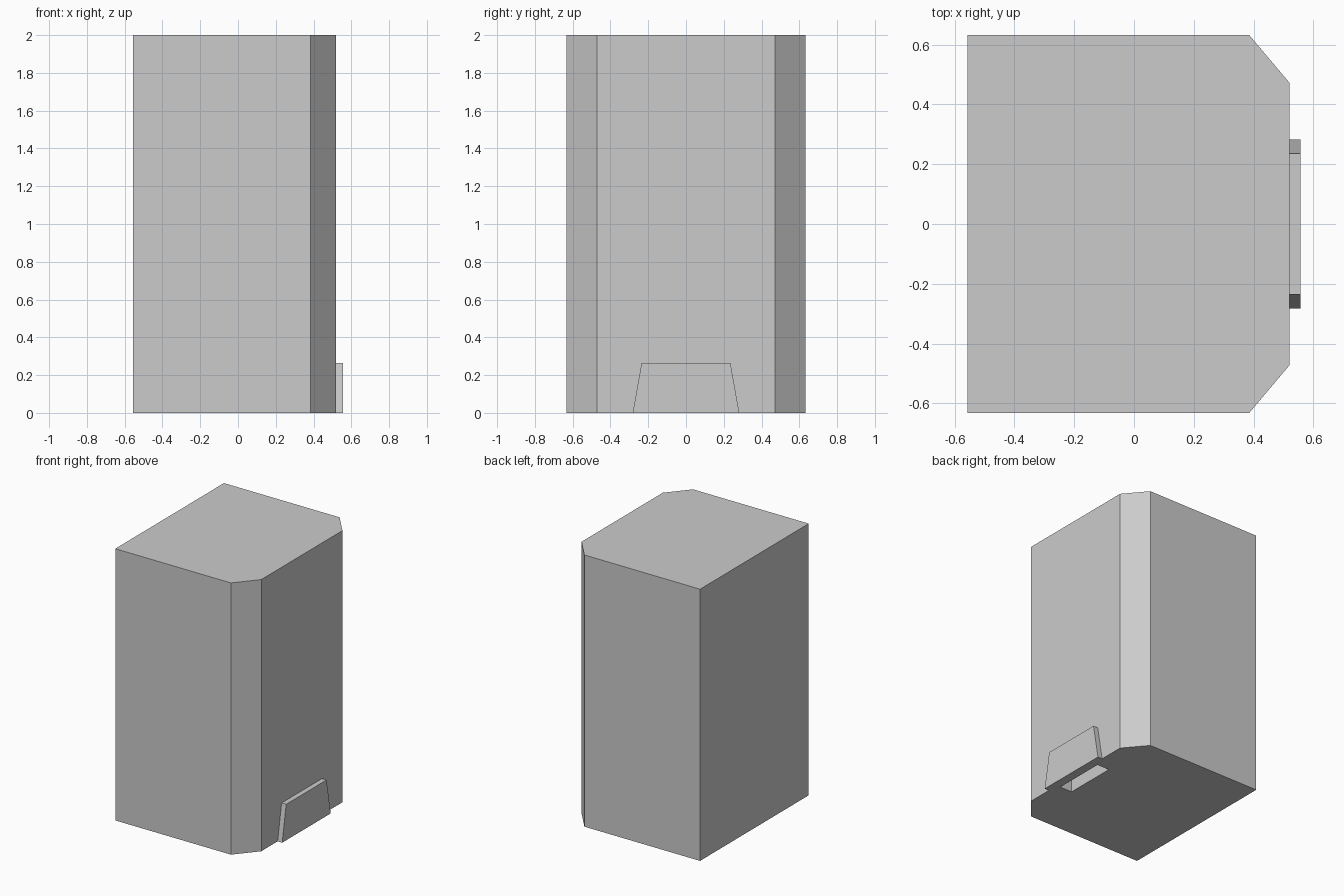
import bpy, bmesh
from mathutils import Vector

if "Cube" in bpy.data.objects:
    bpy.data.objects.remove(bpy.data.objects["Cube"])


def extruded(name, profile, offset):
    """Closed solid made by extruding a flat profile along an offset."""
    bm = bmesh.new()
    face = bm.faces.new([bm.verts.new(p) for p in profile])
    ext = bmesh.ops.extrude_face_region(bm, geom=[face], use_keep_orig=True)
    verts = [g for g in ext["geom"] if isinstance(g, bmesh.types.BMVert)]
    bmesh.ops.translate(bm, verts=verts, vec=Vector(offset))
    bmesh.ops.recalc_face_normals(bm, faces=bm.faces)
    mesh = bpy.data.meshes.new(name)
    bm.to_mesh(mesh)
    bm.free()
    obj = bpy.data.objects.new(name, mesh)
    bpy.context.collection.objects.link(obj)
    return obj


# Main body: tall block with two chamfered corners on the +x side
half = [(-0.557, 0.632), (0.385, 0.632), (0.52, 0.472)]
outline = half + [(x, -y) for x, y in reversed(half)]
body = extruded("body", [(x, y, 0) for x, y in outline], (0, 0, 2))

# Slot recessed into the underside, behind the plate
slot = [(0.39, -0.197), (0.49, -0.197), (0.49, 0.197), (0.39, 0.197)]
cutter = extruded("slot_cutter", [(x, y, -0.1) for x, y in slot], (0, 0, 0.285))
cutter.hide_render = True
cutter.hide_set(True)
cut = body.modifiers.new("slot", "BOOLEAN")
cut.operation = "DIFFERENCE"
cut.solver = "EXACT"
cut.object = cutter

# Trapezoid plate at the foot of the +x side
trapezoid = [(-0.282, 0), (0.282, 0), (0.235, 0.265), (-0.235, 0.265)]
extruded("foot_plate", [(0.52, y, z) for y, z in trapezoid], (0.037, 0, 0))
